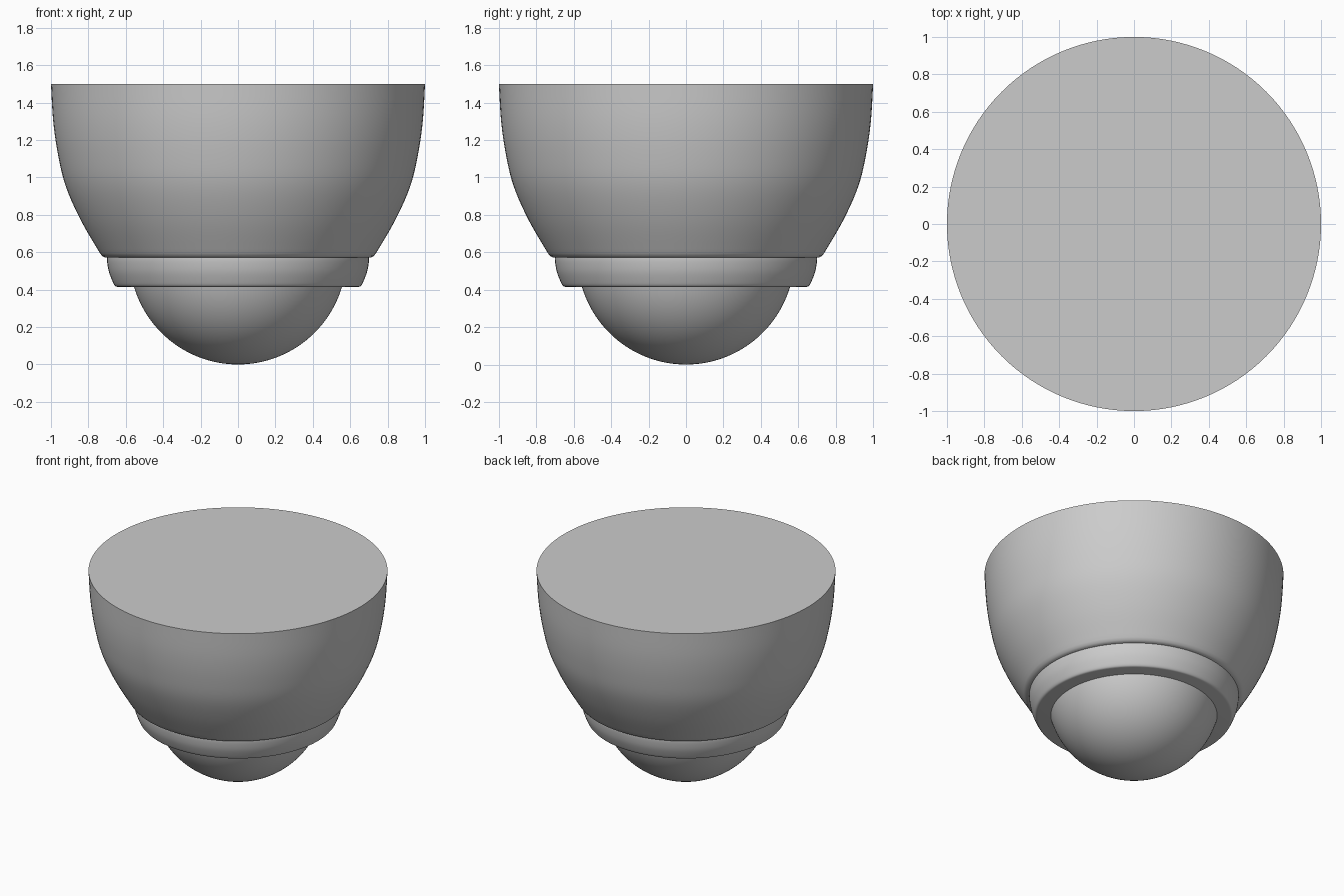
import bpy, bmesh, math

SEGMENTS = 128

cube = bpy.data.objects.get("Cube")
if cube:
    bpy.data.objects.remove(cube, do_unlink=True)

grey = bpy.data.materials.new("light grey")
grey.use_nodes = True
grey.diffuse_color = (0.6, 0.6, 0.6, 1)
grey.node_tree.nodes["Principled BSDF"].inputs["Base Color"].default_value = (0.6, 0.6, 0.6, 1)


def smooth_curve(points, steps=5):
    """Catmull-Rom curve through (radius, height) points."""
    padded = [points[0]] + points + [points[-1]]
    result = []
    for a, b, c, d in zip(padded, padded[1:], padded[2:], padded[3:]):
        for i in range(steps):
            t = i / steps
            result.append(tuple(
                0.5 * (2 * q + (r - p) * t + (2 * p - 5 * q + 4 * r - s) * t ** 2
                       + (3 * q - p - 3 * r + s) * t ** 3)
                for p, q, r, s in zip(a, b, c, d)))
    return result + [points[-1]]


def lathe(name, profile):
    """Turn a bottom-to-top profile around z and cap its open ends."""
    bm = bmesh.new()
    rings = []
    for radius, z in profile:
        rings.append([bm.verts.new((radius * math.cos(a), radius * math.sin(a), z))
                      for a in (math.tau * i / SEGMENTS for i in range(SEGMENTS))])
    for low, high in zip(rings, rings[1:]):
        for i in range(SEGMENTS):
            j = (i + 1) % SEGMENTS
            bm.faces.new((low[i], low[j], high[j], high[i]))
    bm.faces.new(rings[0][::-1])
    bm.faces.new(rings[-1])
    mesh = bpy.data.meshes.new(name)
    bm.to_mesh(mesh)
    bm.free()
    mesh.materials.append(grey)
    obj = bpy.data.objects.new(name, mesh)
    bpy.context.collection.objects.link(obj)
    bpy.ops.object.select_all(action='DESELECT')
    obj.select_set(True)
    bpy.context.view_layer.objects.active = obj
    bpy.ops.object.shade_smooth_by_angle(angle=math.radians(40))
    return obj


# Bowl-shaped housing with a rounded lower lip and flat mounting face
lip = [(0.69, 0.57), (0.712, 0.572), (0.727, 0.58)]
wall = smooth_curve([(0.738, 0.595), (0.84, 0.77), (0.92, 0.95), (0.962, 1.12),
                     (0.988, 1.3), (1.0, 1.5)])
lathe("housing", lip + wall)

# Retaining collar, curving inward to its flat underside
collar = smooth_curve([(0.645, 0.415), (0.657, 0.42), (0.669, 0.44),
                       (0.69, 0.495), (0.70, 0.55), (0.70, 0.58)], 4)
lathe("collar", collar)

# Spherical lens dome, seated inside the collar
R = 0.58
STEPS = 32
dome = [(R * math.sin(a), R - R * math.cos(a))
        for a in (math.pi / 2 * i / STEPS for i in range(1, STEPS + 1))]
lathe("dome", [(0.004, 0)] + dome)
